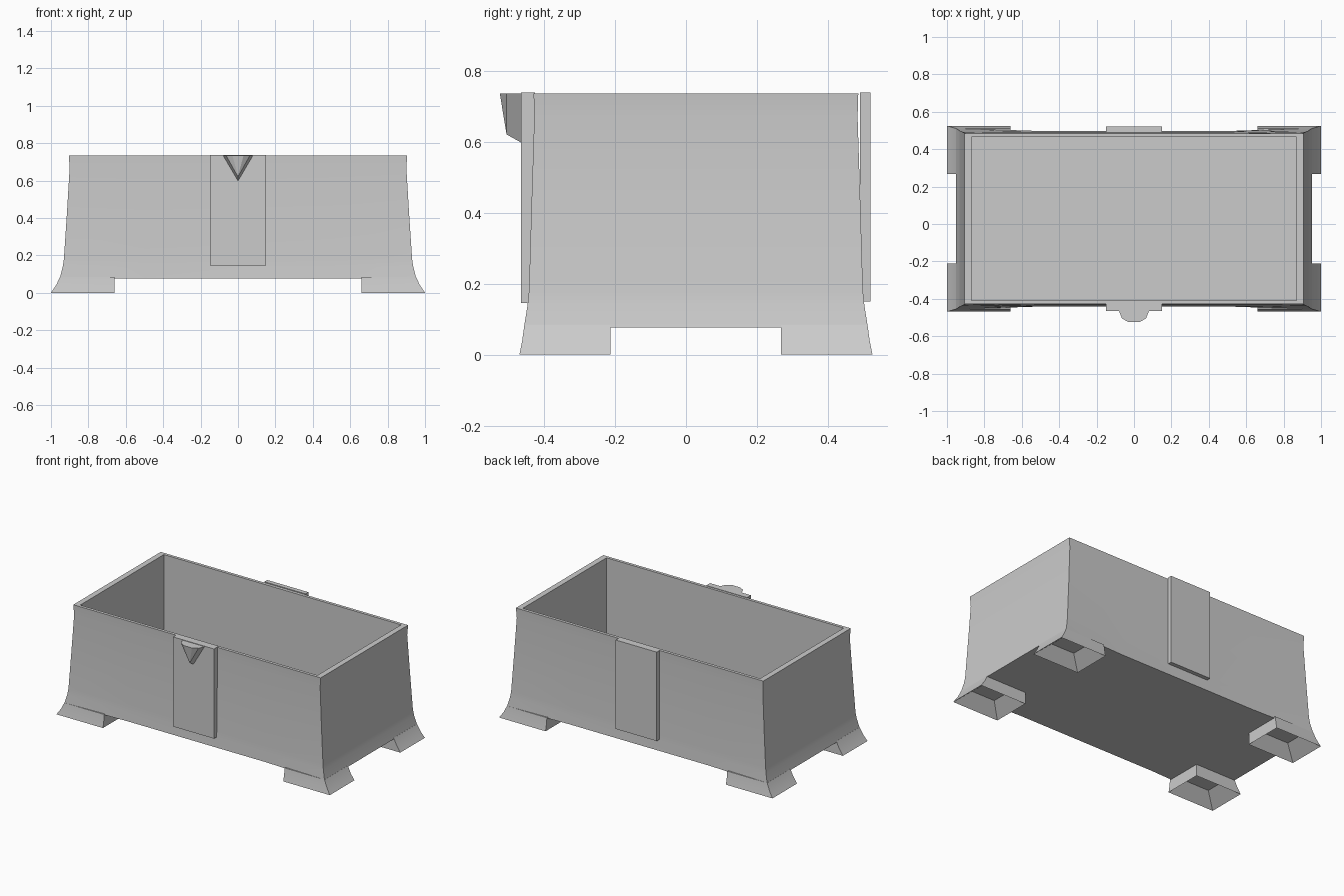
import bpy
import bmesh
from math import radians

cube = bpy.data.objects.get("Cube")
if cube:
    bpy.data.objects.remove(cube, do_unlink=True)

grey = bpy.data.materials.new("warm_grey")
grey.use_nodes = True
COLOR = (0.6, 0.6, 0.6, 1)
grey.diffuse_color = COLOR
grey.node_tree.nodes["Principled BSDF"].inputs["Base Color"].default_value = COLOR

CY = 0.028     # middle of the tub in y
TOP = 0.735


def loft(name, rings, smooth=25):
    """Join rings of points by quads and close both ends."""
    bm = bmesh.new()
    loops = [[bm.verts.new(p) for p in ring] for ring in rings]
    for a, b in zip(loops, loops[1:]):
        for i in range(len(a)):
            j = (i + 1) % len(a)
            bm.faces.new((a[i], a[j], b[j], b[i]))
    bm.faces.new(loops[0][::-1])
    bm.faces.new(loops[-1])
    bmesh.ops.remove_doubles(bm, verts=bm.verts, dist=1e-5)
    bmesh.ops.recalc_face_normals(bm, faces=bm.faces)
    mesh = bpy.data.meshes.new(name)
    bm.to_mesh(mesh)
    bm.free()
    mesh.materials.append(grey)
    obj = bpy.data.objects.new(name, mesh)
    bpy.context.collection.objects.link(obj)
    bpy.ops.object.select_all(action="DESELECT")
    obj.select_set(True)
    bpy.context.view_layer.objects.active = obj
    bpy.ops.object.shade_smooth_by_angle(angle=radians(smooth))
    return obj


def tub_ring(hx, hy, z, bow=0):
    """Rectangle whose long sides bow inwards between the corners."""
    m, n = 0.5, hy - bow
    pts = [(-hx, -hy), (-m, -n), (m, -n), (hx, -hy),
           (hx, hy), (m, n), (-m, n), (-hx, hy)]
    return [(x, CY + y, z) for x, y in pts]


def rect(x0, x1, y0, y1, z):
    return [(x0, y0, z), (x1, y0, z), (x1, y1, z), (x0, y1, z)]


# Tub: flared outer wall, rim, vertical inner wall, floor
loft("tub", [
    tub_ring(0.953, 0.484, 0.077, 0.015),
    tub_ring(0.937, 0.474, 0.14, 0.008),
    tub_ring(0.931, 0.470, 0.18, 0.006),
    tub_ring(0.915, 0.463, 0.42, 0.003),
    tub_ring(0.900, 0.455, 0.67),
    tub_ring(0.905, 0.457, TOP),
    tub_ring(0.868, 0.437, TOP),
    tub_ring(0.868, 0.437, 0.087),
])

# Feet: flared on the outer sides, with a funnel-shaped hollow below
for sx, side in ((1, "left"), (-1, "right")):
    for sy, end in ((1, "back"), (-1, "front")):
        def foot_ring(x0, x1, y0, y1, z):
            return rect(sx * x0, sx * x1, CY + sy * y0, CY + sy * y1, z)
        loft(f"foot_{end}_{side}", [
            foot_ring(0.74, 0.91, 0.30, 0.43, 0.076),
            foot_ring(0.66, 1.0, 0.24, 0.497, 0),
            foot_ring(0.66, 0.973, 0.24, 0.489, 0.04),
            foot_ring(0.66, 0.952, 0.24, 0.483, 0.084),
        ])

# Upright plates on the long sides
loft("front_plate", [rect(-0.15, 0.15, -0.465, -0.425, z) for z in (0.145, 0.738)])
loft("back_plate", [rect(-0.15, 0.15, 0.49, 0.52, z) for z in (0.15, 0.738)])

# Wedge-shaped catch on the front plate
def wedge(half, low, y):
    return [(-half, y, TOP), (half, y, TOP), (0, y, low)]


loft("catch", [
    wedge(0.082, 0.595, -0.46),
    wedge(0.064, 0.62, -0.505),
    [(-0.03, -0.524, TOP), (0.03, -0.524, TOP), (0, -0.506, 0.625)],
], smooth=10)
